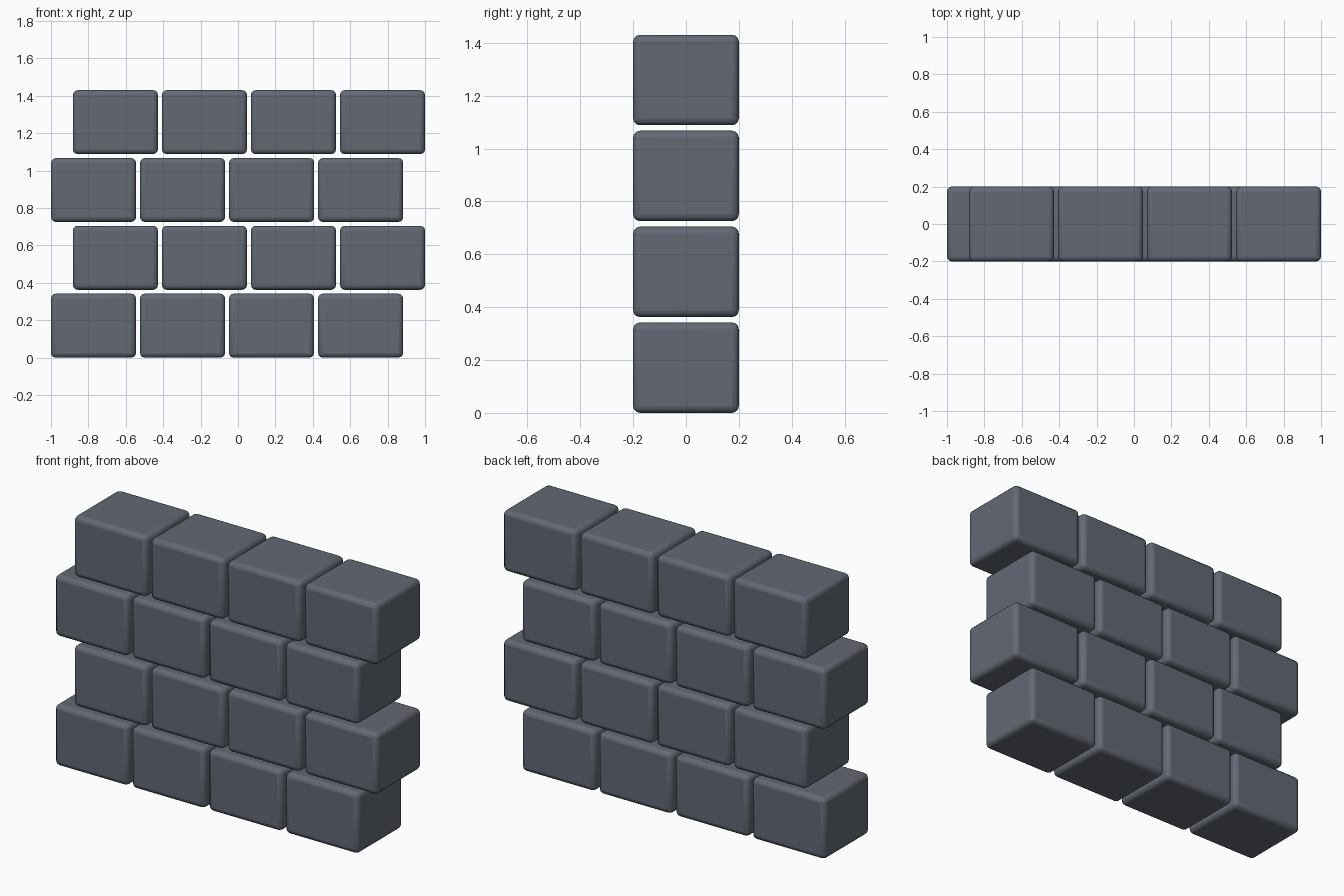
import bpy
import math

# Remove the default cube
cube = bpy.data.objects.get("Cube")
if cube:
    bpy.data.objects.remove(cube, do_unlink=True)

# Slate grey stone
stone = bpy.data.materials.new("slate_grey_stone")
stone.use_nodes = True
colour = (0.125, 0.14, 0.175, 1.0)
stone.diffuse_color = colour
bsdf = stone.node_tree.nodes["Principled BSDF"]
bsdf.inputs["Base Color"].default_value = colour
bsdf.inputs["Roughness"].default_value = 0.9

ROWS, COLUMNS = 4, 4
WIDTH, DEPTH, HEIGHT = 0.455, 0.4, 0.342
PITCH_X, PITCH_Z = 0.476, 0.3627
STAGGER = 2 - (3 * PITCH_X + WIDTH)


def add_brick(name, x, z):
    """One block with rounded edges, placed by its centre."""
    bpy.ops.mesh.primitive_cube_add(size=1, location=(x, 0, z))
    brick = bpy.context.object
    brick.name = name
    brick.scale = (WIDTH, DEPTH, HEIGHT)
    bpy.ops.object.transform_apply(location=False, rotation=False, scale=True)
    brick.data.materials.append(stone)
    bevel = brick.modifiers.new("rounded_edges", "BEVEL")
    bevel.width = 0.026
    bevel.segments = 3
    bpy.ops.object.shade_smooth_by_angle(angle=math.radians(60))
    bpy.ops.object.modifier_apply(modifier=bevel.name)
    bpy.ops.object.shade_smooth()


# Courses, every other one shifted sideways
for row in range(ROWS):
    shift = STAGGER * (row % 2)
    for column in range(COLUMNS):
        add_brick(f"brick_row_{row + 1}_column_{column + 1}",
                  -1 + WIDTH / 2 + column * PITCH_X + shift,
                  HEIGHT / 2 + row * PITCH_Z)
